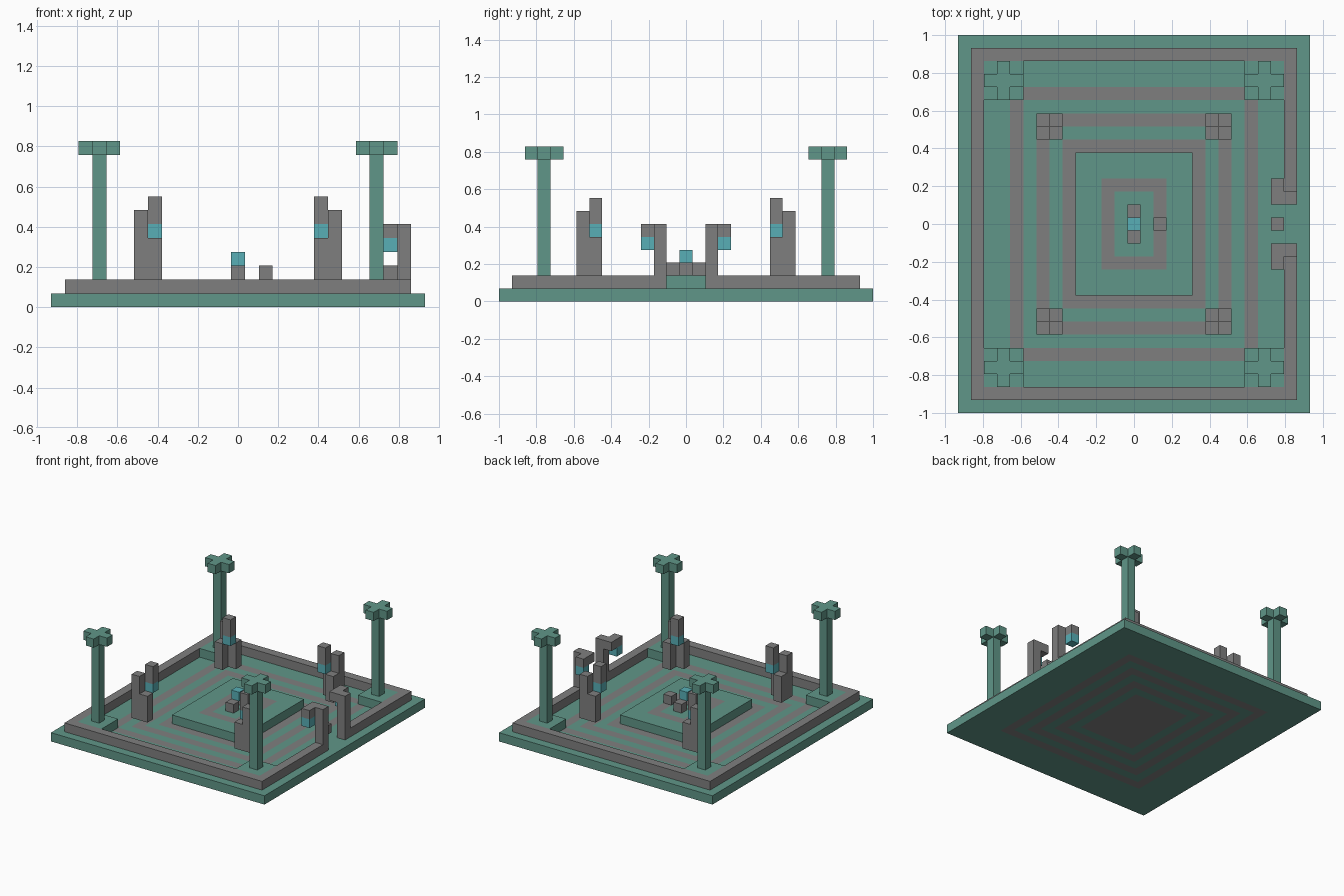
import bpy
import bmesh
from mathutils import Matrix, Vector

U = 2 / 29  # edge of one cubic unit

if "Cube" in bpy.data.objects:
    bpy.data.objects.remove(bpy.data.objects["Cube"])


def material(name, color):
    mat = bpy.data.materials.new(name)
    mat.use_nodes = True
    mat.diffuse_color = (*color, 1)
    mat.node_tree.nodes["Principled BSDF"].inputs["Base Color"].default_value = (*color, 1)
    return mat


GREEN = material("sea_green", (0.117, 0.305, 0.246))
GRAY = material("stone_gray", (0.212, 0.212, 0.212))
CYAN = material("lantern_cyan", (0.098, 0.429, 0.468))


def finish(name, bm, mats):
    bmesh.ops.recalc_face_normals(bm, faces=bm.faces)
    mesh = bpy.data.meshes.new(name)
    bm.to_mesh(mesh)
    bm.free()
    for mat in mats:
        mesh.materials.append(mat)
    obj = bpy.data.objects.new(name, mesh)
    bpy.context.collection.objects.link(obj)


def blocks(name, mat, *boxes, sx=1, sy=1):
    """Boxes given as inclusive (x, x, y, y, layer, layer) unit ranges."""
    bm = bmesh.new()
    for x0, x1, y0, y1, z0, z1 in boxes:
        center = Vector((sx * (x0 + x1) / 2, sy * (y0 + y1) / 2, (z0 + z1 + 1) / 2)) * U
        size = Vector((x1 - x0 + 1, y1 - y0 + 1, z1 - z0 + 1)) * U
        bmesh.ops.create_cube(bm, size=1, matrix=Matrix.Translation(center) @ Matrix.Diagonal((*size, 1)))
    finish(name, bm, [mat])


def ringed_slab(name, nx, ny, layer, is_gray):
    """Slab of unit cells, coloured in concentric rectangles."""
    bm = bmesh.new()
    bmesh.ops.create_grid(bm, x_segments=nx, y_segments=ny, size=0.5,
                          matrix=Matrix.Diagonal((nx * U, ny * U, 1, 1)))
    top = bmesh.ops.extrude_face_region(bm, geom=bm.faces[:], use_keep_orig=True)["geom"]
    bmesh.ops.translate(bm, vec=(0, 0, U), verts=[v for v in top if isinstance(v, bmesh.types.BMVert)])
    bmesh.ops.translate(bm, vec=(0, 0, layer * U), verts=bm.verts)
    for face in bm.faces:
        c = face.calc_center_median() / U
        ring = max(round(abs(c.x)), round(abs(c.y)) - 1)
        face.material_index = int(is_gray(ring))
    finish(name, bm, [GREEN, GRAY])


# Floor and raised central platform
ringed_slab("base_floor", 27, 29, 0, lambda r: r in (5, 7, 9) or r <= 3)
ringed_slab("central_platform", 9, 11, 1, lambda r: r == 2)

# Low wall with an entrance gap on one side
blocks("border_wall", GRAY,
       (-12, 12, 13, 13, 1, 1), (-12, 12, -13, -13, 1, 1), (-12, -12, -12, 12, 1, 1),
       (12, 12, 2, 12, 1, 1), (12, 12, -12, -2, 1, 1))

# Corner pillars and lantern posts
for sx, side in ((1, "left"), (-1, "right")):
    for sy, end in ((1, "back"), (-1, "front")):
        tag = end + "_" + side
        blocks("pillar_foot_" + tag, GREEN, (9, 11, 10, 12, 1, 1), sx=sx, sy=sy)
        blocks("pillar_" + tag, GREEN, (10, 10, 11, 11, 2, 10), sx=sx, sy=sy)
        blocks("pillar_cap_" + tag, GREEN, (9, 11, 11, 11, 11, 11),
               (10, 10, 10, 10, 11, 11), (10, 10, 12, 12, 11, 11), sx=sx, sy=sy)
        blocks("lantern_post_" + tag, GRAY, (7, 7, 8, 8, 2, 6), (6, 6, 8, 8, 2, 4),
               (7, 7, 7, 7, 2, 4), (6, 6, 7, 7, 6, 7), sx=sx, sy=sy)
        blocks("post_lantern_" + tag, CYAN, (6, 6, 7, 7, 5, 5), sx=sx, sy=sy)

# Entrance gate posts with hanging lanterns
for sy, end in ((1, "back"), (-1, "front")):
    blocks("gate_post_" + end, GRAY, (12, 12, 2, 2, 2, 5), (11, 11, 2, 3, 5, 5), sy=sy)
    blocks("gate_lantern_" + end, CYAN, (11, 11, 3, 3, 4, 4), sy=sy)
    blocks("altar_stone_" + end, GRAY, (0, 0, 1, 1, 2, 2), sy=sy)

# Small stones and the central lantern
blocks("gate_stone", GRAY, (11, 11, 0, 0, 2, 2))
blocks("altar_step", GRAY, (2, 2, 0, 0, 2, 2))
blocks("altar_lantern", CYAN, (0, 0, 0, 0, 3, 3))
